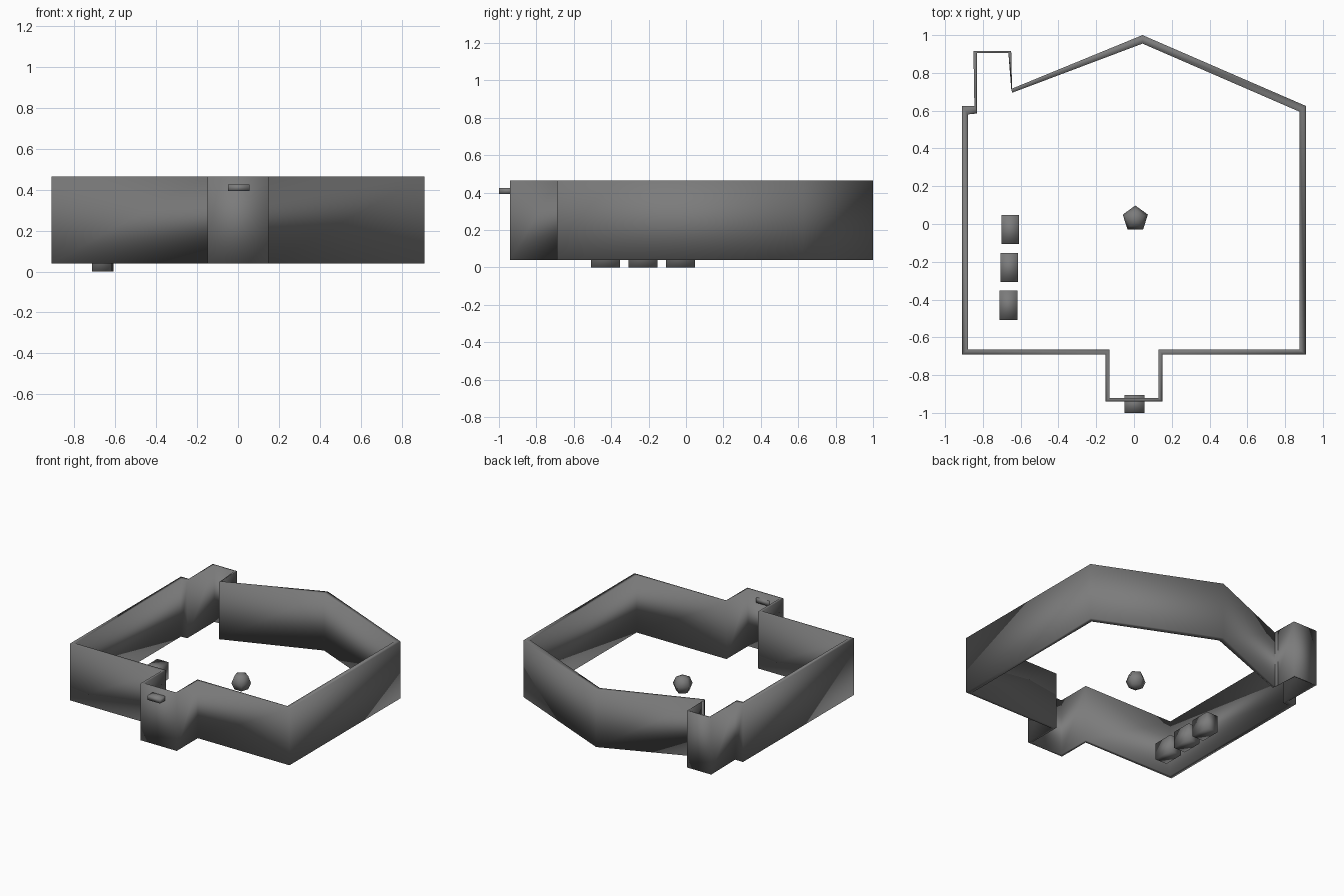
import bpy, bmesh, math
from mathutils import Matrix

if "Cube" in bpy.data.objects:
    bpy.data.objects.remove(bpy.data.objects["Cube"])

# Dark grey shared by every part
grey = bpy.data.materials.new("dark_grey")
grey.diffuse_color = (.2, .2, .2, 1)
grey.use_nodes = True
grey.node_tree.nodes["Principled BSDF"].inputs["Base Color"].default_value = grey.diffuse_color

def finish(bm, name):
    bmesh.ops.recalc_face_normals(bm, faces=bm.faces)
    me = bpy.data.meshes.new(name)
    bm.to_mesh(me)
    bm.free()
    me.shade_smooth()
    me.materials.append(grey)
    ob = bpy.data.objects.new(name, me)
    bpy.context.collection.objects.link(ob)
    return ob

def box(name, lo, hi):
    bm = bmesh.new()
    mid = [(a + b) / 2 for a, b in zip(lo, hi)]
    size = [b - a for a, b in zip(lo, hi)]
    bmesh.ops.create_cube(bm, size=1, matrix=Matrix.LocRotScale(mid, None, size))
    return finish(bm, name)

# Perimeter wall: matching outer and inner floor-plan corners, counter-clockwise
outer = [(-.91, -.69), (-.15, -.69), (-.15, -.94), (.15, -.94), (.15, -.69),
         (.91, -.69), (.91, .625), (.045, 1), (-.65, .715), (-.65, .915),
         (-.85, .915), (-.845, .625), (-.91, .625)]
inner = [(-.88, -.665), (-.13, -.665), (-.13, -.92), (.13, -.92), (.13, -.665),
         (.875, -.665), (.875, .595), (.045, .955), (-.645, .695), (-.665, .905),
         (-.83, .905), (-.83, .585), (-.88, .58)]
z0, z1 = .04, .465
bm = bmesh.new()
rings = [[bm.verts.new((x, y, z)) for x, y in pts]
         for pts, z in ((outer, z0), (outer, z1), (inner, z1), (inner, z0))]
n = len(outer)
for a, b in zip(rings, rings[1:] + rings[:1]):
    for i in range(n):
        j = (i + 1) % n
        bm.faces.new((a[i], a[j], b[j], b[i]))
finish(bm, "perimeter_wall")

# Slot bar passing through the front alcove wall
box("front_bar", (-.05, -1.0, .392), (.055, -.905, .425))

# Row of floor blocks along the left side
for i, y in enumerate((-.43, -.23, -.03)):
    x = -.665 + i * .005
    box(f"floor_block_{i + 1}", (x - .047, y - .077, 0), (x + .047, y + .077, .125))

# Low-poly ball floating in the middle, one corner towards the back
bm = bmesh.new()
bmesh.ops.create_uvsphere(bm, u_segments=5, v_segments=4, radius=.07)
if max(v.co.y for v in bm.verts) < .069:
    bmesh.ops.rotate(bm, verts=bm.verts, matrix=Matrix.Rotation(math.pi / 10, 3, 'Z'))
bmesh.ops.translate(bm, verts=bm.verts, vec=(.007, .028, .15))
finish(bm, "centre_ball")
